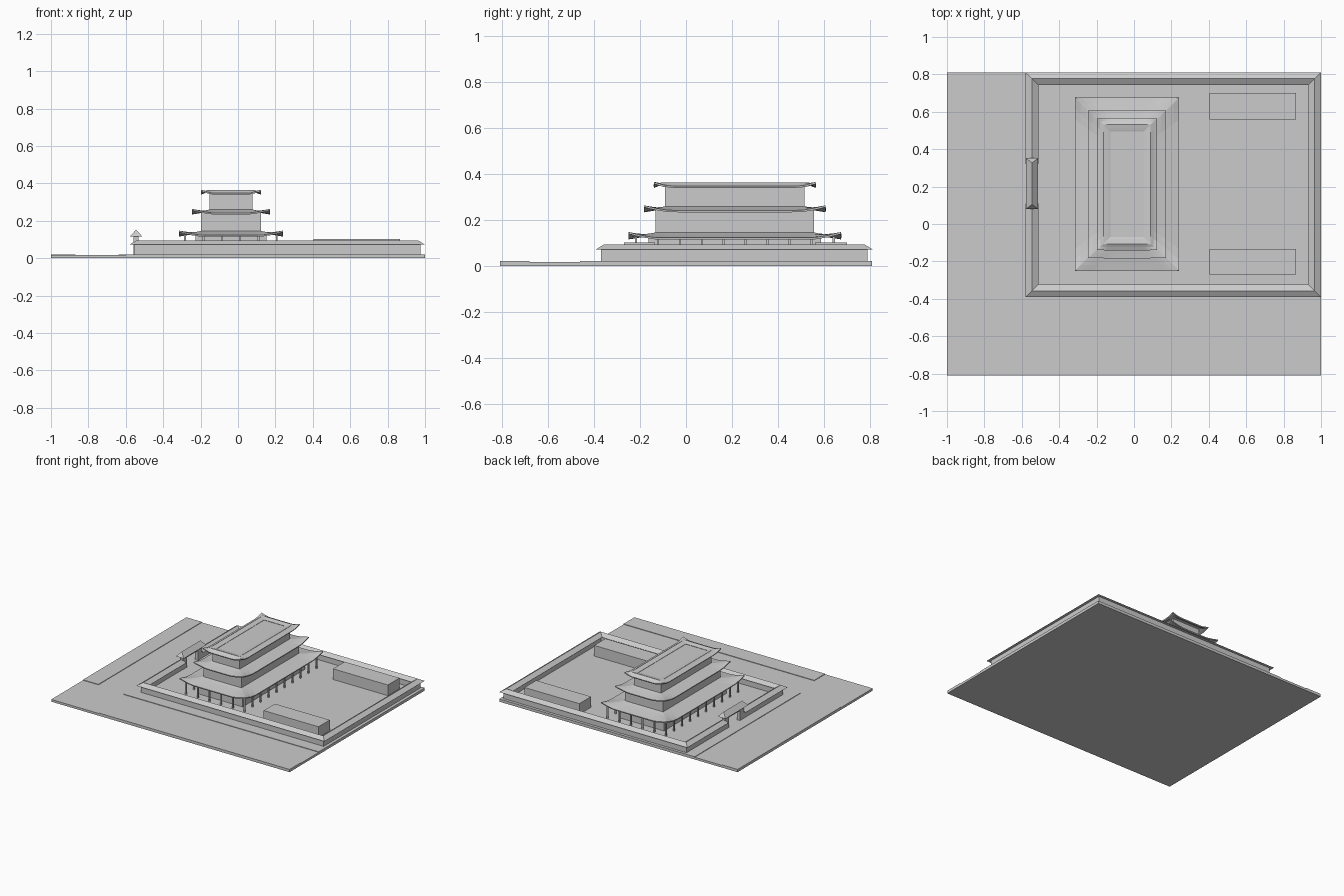
import bpy, bmesh

if "Cube" in bpy.data.objects:
    bpy.data.objects.remove(bpy.data.objects["Cube"])

CX, CY = -0.0375, 0.2125      # centre of the main hall


def make(name, bm):
    bmesh.ops.recalc_face_normals(bm, faces=bm.faces)
    me = bpy.data.meshes.new(name)
    bm.to_mesh(me)
    bm.free()
    ob = bpy.data.objects.new(name, me)
    bpy.context.collection.objects.link(ob)
    return ob


def add_box(bm, x0, x1, y0, y1, z0, z1):
    vs = bmesh.ops.create_cube(bm, size=1)['verts']
    for v in vs:
        v.co = (x1 if v.co.x > 0 else x0, y1 if v.co.y > 0 else y0,
                z1 if v.co.z > 0 else z0)


def box(name, *dims):
    bm = bmesh.new()
    add_box(bm, *dims)
    return make(name, bm)


def hall_box(name, hx, hy, z0, z1):
    return box(name, CX - hx, CX + hx, CY - hy, CY + hy, z0, z1)


def eave_roof(name, inner, outer, z_in, z_eave, lift, reach=0.12, n=16, steps=4):
    """Sloping skirt roof whose eave corners sweep upward."""
    us = [-1 + 2 * i / n for i in range(n)]
    rim = ([(u, -1) for u in us] + [(1, u) for u in us]
           + [(-u, 1) for u in us] + [(-1, -u) for u in us])
    bm = bmesh.new()
    rows = []
    for k in range(steps + 1):
        t = k / steps
        hx = inner[0] + (outer[0] - inner[0]) * t
        hy = inner[1] + (outer[1] - inner[1]) * t
        row = []
        for px, py in rim:
            d = (1 - abs(px)) * outer[0] + (1 - abs(py)) * outer[1]
            c = max(0, 1 - d / reach) ** 1.5
            z = z_in + (z_eave - z_in) * t ** 0.8 + lift * c * t * t
            row.append(bm.verts.new((CX + hx * px, CY + hy * py, z)))
        rows.append(row)
    m = len(rim)
    for a, b in zip(rows, rows[1:]):
        for i in range(m):
            bm.faces.new((a[i], a[(i + 1) % m], b[(i + 1) % m], b[i]))
    ob = make(name, bm)
    for p in ob.data.polygons:
        p.use_smooth = False
    s = ob.modifiers.new("thickness", 'SOLIDIFY')
    s.thickness, s.offset = 0.008, 0
    return ob


# Ground slab, with raised pavements either side of the corner street
box("ground_slab", -1, 1, -0.81, 0.81, 0, 0.017)
box("inner_pavement", -0.64, 1, -0.46, 0.81, 0.01, 0.021)
box("left_pavement", -1, -0.87, -0.43, 0.81, 0.01, 0.021)
box("front_pavement", -0.6, 1, -0.81, -0.68, 0.01, 0.021)

# Perimeter wall with gabled coping, left open at the gate
path = [((-.545, .11), (1, 0)), ((-.545, -.357), (1, 1)), ((.965, -.357), (-1, 1)),
        ((.965, .777), (-1, -1)), ((-.545, .777), (1, -1)), ((-.545, .32), (1, 0))]
profile = [(-.012, .015), (.012, .015), (.012, .073), (.034, .073),
           (0, .094), (-.034, .073), (-.012, .073)]
bm = bmesh.new()
rows = [[bm.verts.new((p[0] + o * d[0], p[1] + o * d[1], z)) for o, z in profile]
        for p, d in path]
k = len(profile)
for a, b in zip(rows, rows[1:]):
    for i in range(k):
        bm.faces.new((a[i], a[(i + 1) % k], b[(i + 1) % k], b[i]))
bm.faces.new(rows[0])
bm.faces.new(rows[-1])
make("perimeter_wall", bm)

# Gatehouse: two piers, lintel and hipped roof
bm = bmesh.new()
for y0, y1 in ((0.10, 0.15), (0.28, 0.33)):
    add_box(bm, -.558, -.532, y0, y1, 0.015, 0.118)
add_box(bm, -.558, -.532, 0.15, 0.28, 0.095, 0.118)
make("gate_frame", bm)
bm = bmesh.new()
e = [bm.verts.new((x, y, 0.117)) for x, y in
     ((-.578, .08), (-.512, .08), (-.512, .352), (-.578, .352))]
r0, r1 = bm.verts.new((-.545, .105, .152)), bm.verts.new((-.545, .327, .152))
for f in ((e[0], e[1], r0), (e[1], e[2], r1, r0), (e[2], e[3], r1),
          (e[3], e[0], r0, r1), e):
    bm.faces.new(f)
make("gate_roof", bm)

# Flat-roofed side buildings
for nm, y0, y1 in (("rear", .56, .70), ("front", -.27, -.135)):
    box(nm + "_side_building", .405, .865, y0, y1, 0.015, 0.102)

# Main hall storeys
hall_box("ground_storey", .19, .375, 0.015, 0.13)
hall_box("second_storey", .16, .345, 0.12, 0.245)
hall_box("third_storey", .115, .303, 0.24, 0.35)

# Colonnade under the lowest roof
bm = bmesh.new()
hx, hy, nx, ny = .245, .43, 5, 9
spots = {(CX - hx + 2 * hx * i / nx, CY + s * hy) for i in range(nx + 1) for s in (-1, 1)}
spots |= {(CX + s * hx, CY - hy + 2 * hy * j / ny) for j in range(1, ny) for s in (-1, 1)}
for x, y in sorted(spots):
    add_box(bm, x - .005, x + .005, y - .005, y + .005, 0.015, 0.128)
make("colonnade", bm)

# Three tiers of roofs with upswept corners
eave_roof("lower_roof", (.155, .34), (.278, .4625), 0.143, 0.120, 0.024)
eave_roof("middle_roof", (.11, .298), (.209, .395), 0.257, 0.238, 0.022)
eave_roof("top_roof", (.125, .318), (.16, .352), 0.360, 0.344, 0.018, reach=0.07, steps=2)

# Top roof: underside, inner slope down to the flat deck
eave_roof("top_roof_inner_slope", (.09, .283), (.126, .319), 0.352, 0.360, 0)
hall_box("top_roof_deck", .092, .285, 0.345, 0.353)
